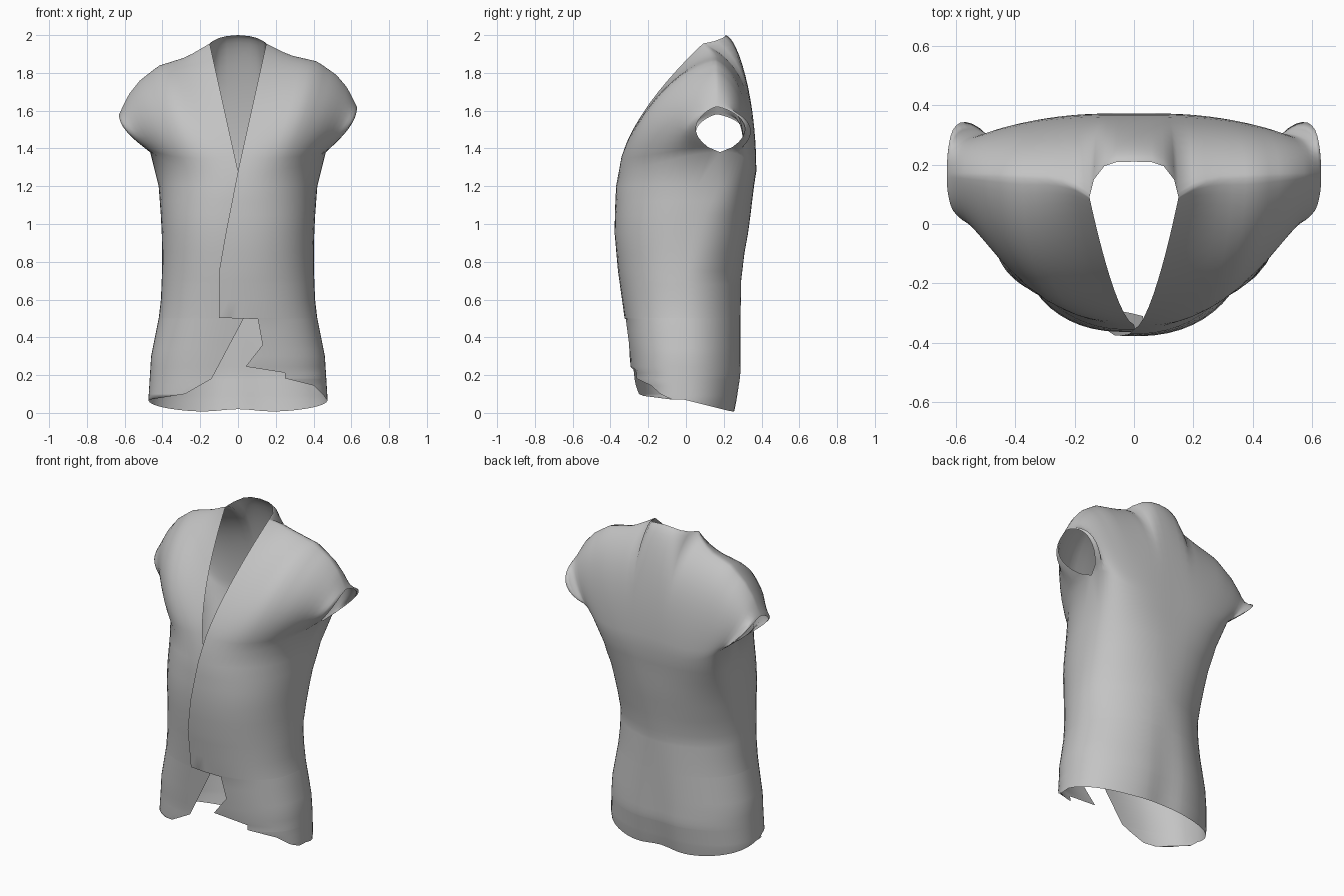
import bpy, bmesh, math

old = bpy.data.objects.get("Cube")
if old:
    bpy.data.objects.remove(old, do_unlink=True)


def interp(table, k):
    """Piecewise linear lookup in a list of (key, value)."""
    if k <= table[0][0]:
        return table[0][1]
    for (a, va), (b, vb) in zip(table, table[1:]):
        if k <= b:
            return va + (vb - va) * (k - a) / (b - a)
    return table[-1][1]


def mix(a, b, t):
    return a + (b - a) * t


# Body profile by height
HALF_WIDTH = [(0.06, .475), (.3, .46), (.55, .41), (.8, .4), (1.0, .405), (1.2, .42), (1.38, .465)]
FRONT_Y = [(0.07, -.28), (.2, -.288), (.5, -.325), (.75, -.36), (.97, -.38), (1.22, -.37), (1.38, -.33)]
BACK_Y = [(0, .27), (.2, .3), (.5, .295), (.7, .292), (.85, .31), (.97, .332), (1.2, .36), (1.38, .388)]
SIDE_Y = [(0, -.01), (.7, 0), (1.0, .05), (1.38, .18)]
# Squareness of the cross-section by height
FRONT_P = [(0, 2.6), (.3, 2.4), (.7, 2.2), (1.0, 2.3), (1.38, 2.0)]
BACK_P = [(0, 2.15), (.4, 2.05), (.75, 1.95), (1.05, 2.4), (1.38, 3.7)]

# Front opening edges, as x by height
LEFT_EDGE = [(.07, .47), (.09, .455), (.145, .4), (.18, .26), (.182, .25), (.212, .25), (.245, .04),
             (.36, .13), (.497, .105), (.503, -.1), (.75, -.1), (.95, -.065), (1.28, 0)]
RIGHT_EDGE = [(.07, .47), (.1, .28), (.18, .14), (.34, .055), (.5, -.03), (.7, -.03), (1.28, 0)]
ROWS = sorted({z for z, _ in LEFT_EDGE + RIGHT_EDGE} | {.3, .43, .6, .68, .85, 1.05, 1.12, 1.2})

# Shoulder ridge by x
RIDGE_Z = [(.15, 1.955), (.2, 1.93), (.27, 1.895), (.42, 1.86), (.52, 1.79), (.58, 1.72), (.63, 1.62)]
RIDGE_Y = [(.15, .09), (.19, .12), (.27, .15), (.63, .165)]
# Neck rim at the back: x, y, z, share of the half width below it
NECK = [(0, .21, 2.0, 0), (.06, .208, 1.995, .1), (.1, .195, 1.985, .18), (.135, .15, 1.968, .24)]

N, ARCH = 16, 14
COLS = [math.sin(math.pi / 2 * j / N) for j in range(N + 1)]
COLS[-1] = 1.0


def section(f, z, reach, power):
    """Depth of a rounded body section at a share f of the half width."""
    ys, p = interp(SIDE_Y, z), interp(power, z)
    return ys + (interp(reach, z) - ys) * (1 - min(abs(f), 1) ** p) ** (1 / p)


def front_y(f, z):
    return section(f, z, FRONT_Y, FRONT_P)


def back_y(f, z):
    # Shallow groove down the middle of the hips
    groove = .022 * math.exp(-(f / .22) ** 2) * max(0, 1 - z / .7)
    return section(f, z, BACK_Y, BACK_P) - groove


def arch(base, ridge, s, bulge, depth):
    """Points from the chest line up to the shoulder ridge; the last column opens as an armhole."""
    out = []
    for i in range(ARCH + 1):
        t = math.sin(math.pi / 2 * i / ARCH) if i < ARCH else 1.0
        x = mix(base[0], ridge[0], mix(t, math.sin(math.pi / 2 * t), s))
        swell = bulge * max(0, math.sin(math.pi * t)) ** .65
        out.append((x, depth(t) + swell, mix(base[2], ridge[2], t)))
    return out


def ridge_point(s, sg):
    x = .15 + .48 * s
    return x, interp(RIDGE_Y, x), interp(RIDGE_Z, x) - (.04 * s if sg < 0 else 0)


def front_column(s, sg):
    edge = LEFT_EDGE if sg > 0 else RIGHT_EDGE
    top = 1.28 + .1 * s ** 4
    col = []
    for z in ROWS:
        e = interp(edge, z)
        z = top if z == ROWS[-1] else z
        w = interp(HALF_WIDTH, z)
        x = mix(min(e, w), w, s)
        # The right panel tucks under the left one
        tuck = .016 * max(0, 1 - abs(x) / .3) if sg < 0 else 0
        col.append((x, front_y(x / w, z) + tuck, z))
    base, ridge = col[-1], ridge_point(s, sg)

    # Straight along the neck, round over the shoulder
    def depth(t):
        round_ = (1 - t * t) ** mix(.58, .78, s)
        return mix(ridge[1], base[1], mix(1 - t ** 1.6, round_, min(1, 2 * s)))
    return col + arch(base, ridge, s, -.125 * s ** 20, depth)[1:]


def back_column(f, s, ridge):
    top = 1.28 + .1 * s ** 4
    w0, y0 = interp(HALF_WIDTH, ROWS[0]), back_y(f, ROWS[0])
    # The hem drops evenly from the sides to the back
    hem = .003 + .015 * math.exp(-(f / .3) ** 2)
    rise = min(1, max(0, (.27 - y0) / .28)) if f < 1 else 1
    col = [(w0 * f, y0 - .012 * (1 - rise), mix(hem, ROWS[0], rise))]
    for z in ROWS:
        z = top if z == ROWS[-1] else z
        col.append((interp(HALF_WIDTH, z) * f, back_y(f, z), z))
    base = col[-1]

    # One smooth slope, bending forward to the rim only near the top
    def depth(t):
        return mix(.2, base[1], (1 - t * t) ** .62) + (ridge[1] - .2) * t ** 6
    return col + arch(base, ridge, s, .13 * s ** 40, depth)[1:]


def add_sheet(bm, columns, sg):
    grid = [[bm.verts.new((sg * x, y, z)) for x, y, z in c] for c in columns]
    for a, b in zip(grid, grid[1:]):
        for i in range(len(a) - 1):
            bm.faces.new((a[i], b[i], b[i + 1], a[i + 1]))


bm = bmesh.new()
for sg in (1, -1):
    # Front panel
    add_sheet(bm, [front_column(s, sg) for s in COLS], sg)
    # Half of the back, with the neck columns first
    cols = [back_column(f, 0, (x, y, z)) for x, y, z, f in NECK]
    cols += [back_column(mix(.28, 1, s), s, ridge_point(s, sg)) for s in COLS]
    add_sheet(bm, cols, sg)

# Sew the side, shoulder and centre back seams
bmesh.ops.remove_doubles(bm, verts=bm.verts, dist=.0008)
bmesh.ops.dissolve_degenerate(bm, edges=bm.edges, dist=.0001)
bmesh.ops.recalc_face_normals(bm, faces=bm.faces)
for f in bm.faces:
    f.smooth = True
mesh = bpy.data.meshes.new("wrap_vest")
bm.to_mesh(mesh)
bm.free()
vest = bpy.data.objects.new("wrap_vest", mesh)
bpy.context.scene.collection.objects.link(vest)

# Plain grey cloth
cloth = bpy.data.materials.new("grey_cloth")
cloth.use_nodes = True
colour = (.55, .55, .55, 1)
cloth.diffuse_color = colour
bsdf = cloth.node_tree.nodes["Principled BSDF"]
bsdf.inputs["Base Color"].default_value = colour
bsdf.inputs["Roughness"].default_value = .8
mesh.materials.append(cloth)
